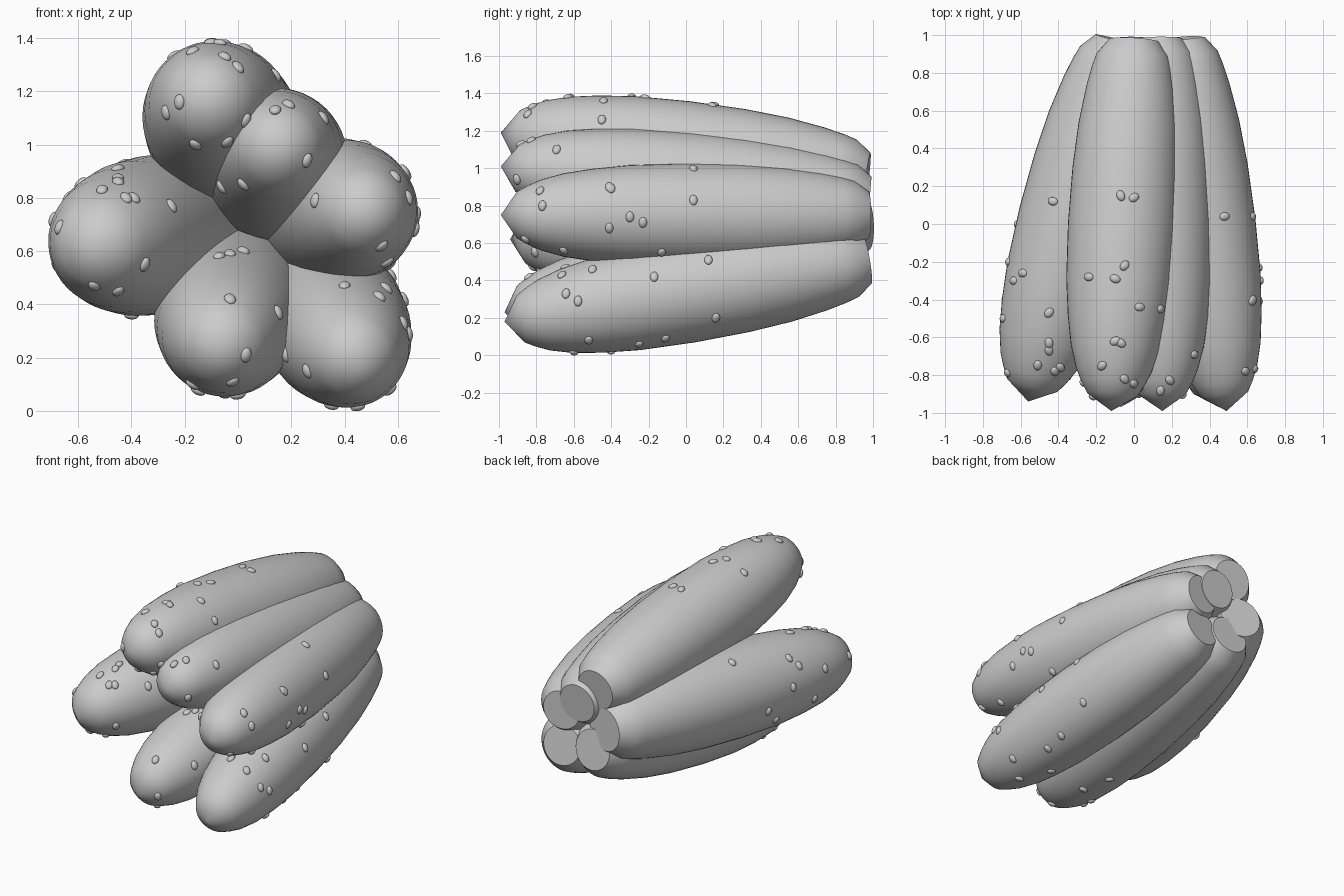
import bpy, bmesh, math
from mathutils import Vector, Matrix
from mathutils.bvhtree import BVHTree

if "Cube" in bpy.data.objects:
    bpy.data.objects.remove(bpy.data.objects["Cube"])

# pod name: front tip, rear centre, largest radius
PODS = {
    "pod_top": ((-.12, -.99, 1.19), (0, .97, .95), .29),
    "pod_upper_right": ((.15, -.99, 1.01), (.13, .98, .83), .275),
    "pod_right": ((.49, -.99, .75), (.25, .975, .75), .275),
    "pod_left": ((-.56, -.94, .62), (-.07, .97, .70), .30),
    "pod_bottom": ((-.07, -.97, .23), (.02, .97, .54), .285),
    "pod_bottom_right": ((.45, -.97, .18), (.25, .97, .51), .28),
}

# shared profile: position along the pod, radius factor
PROFILE = [(.045, .46), (.075, .58), (.11, .69), (.17, .81), (.25, .90),
           (.35, .97), (.5, 1), (.65, .98), (.77, .92), (.87, .82),
           (.925, .74), (.96, .67), (1, .46)]
SIDES = 48


def link(name, bm):
    me = bpy.data.meshes.new(name)
    bm.normal_update()
    bm.to_mesh(me)
    ob = bpy.data.objects.new(name, me)
    bpy.context.collection.objects.link(ob)
    return ob


def pod(name, front, rear, radius):
    front, rear = Vector(front), Vector(rear)
    axis = rear - front
    rot = axis.to_track_quat('Z', 'Y')
    bm = bmesh.new()
    tip = bm.verts.new(front)
    rings = []
    for t, f in PROFILE:
        rings.append([bm.verts.new(front + axis * t + rot @ Vector(
            (radius * f * math.cos(a), radius * f * math.sin(a), 0)))
            for a in (2 * math.pi * i / SIDES for i in range(SIDES))])
    for i in range(SIDES):
        j = (i + 1) % SIDES
        bm.faces.new((tip, rings[0][j], rings[0][i]))
        for lo, hi in zip(rings, rings[1:]):
            bm.faces.new((lo[i], lo[j], hi[j], hi[i]))
    for f in bm.faces:
        f.smooth = True
    bm.faces.new(rings[-1])          # flat rear end
    bmesh.ops.recalc_face_normals(bm, faces=bm.faces)
    tree = BVHTree.FromBMesh(bm)
    link(name, bm)
    bm.free()
    return tree


trees = [pod(n, *p) for n, p in PODS.items()]

# bump positions as seen from each side
FRONT = [(-.17, 1.35), (-.05, 1.33), (0, 1.29), (-.22, 1.16), (-.27, 1.12), (-.16, 1.0),
         (.03, 1.09), (.14, 1.13), (.19, 1.15), (.26, .94), (.02, .85), (-.06, .84),
         (-.04, 1.01), (.32, 1.1), (.29, .79), (.54, .62), (.59, .88), (.64, .80),
         (.56, .56), (-.45, .86), (-.51, .83), (-.42, .8), (-.39, .8), (-.35, .55),
         (-.45, .45), (-.54, .47), (-.25, .77), (-.67, .69), (-.03, .42), (.03, .21),
         (-.02, .11), (-.07, .58), (-.03, .59), (.02, .6), (.15, .37), (.18, .21),
         (-.17, .1), (.26, .15), (.4, .47), (.53, .43), (.62, .33), (.64, .29)]
RIGHT = [(-.41, .9), (.04, .83), (-.3, .74), (-.23, .71), (-.41, .68), (-.13, .55),
         (-.17, .42), (.16, .2), (-.5, .46), (-.25, .06), (-.11, .09), (-.52, .08),
         (.12, .51), (-.45, 1.26)]
TOP = [(-.07, .15), (0, .14), (-.24, -.28), (-.1, -.29), (-.05, -.22), (.03, -.44),
       (-.1, -.62), (-.07, -.63), (.48, .04), (.63, -.4), (-.43, .12), (-.59, -.26),
       (-.45, -.47), (-.45, -.63)]
LEFT = [(-.2, .7), (0, .6), (-.1, .5), (-.4, .55), (-.5, .72), (-.3, .8)]
BELOW = [(-.05, -.3), (0, -.5), (-.15, -.6), (.35, -.4), (.45, -.6), (-.4, -.2)]

rays = [(Vector((x, -3, z)), Vector((0, 1, 0))) for x, z in FRONT]
rays += [(Vector((3, y, z)), Vector((-1, 0, 0))) for y, z in RIGHT]
rays += [(Vector((-3, y, z)), Vector((1, 0, 0))) for y, z in LEFT]
rays += [(Vector((x, y, 3)), Vector((0, 0, -1))) for x, y in TOP]
rays += [(Vector((x, y, -3)), Vector((0, 0, 1))) for x, y in BELOW]

# small oval bumps sitting on the pod skins
bm = bmesh.new()
for origin, direction in rays:
    hits = [h for h in (t.ray_cast(origin, direction) for t in trees) if h[0]]
    if not hits:
        continue
    loc, normal = min(hits, key=lambda h: h[3])[:2]
    rot = normal.to_track_quat('Z', 'Y').to_matrix().to_4x4()
    bmesh.ops.create_uvsphere(
        bm, u_segments=16, v_segments=10, radius=1,
        matrix=Matrix.Translation(loc) @ rot @ Matrix.Diagonal((.022, .029, .016, 1)))
for f in bm.faces:
    f.smooth = True
link("skin_bumps", bm)
bm.free()
